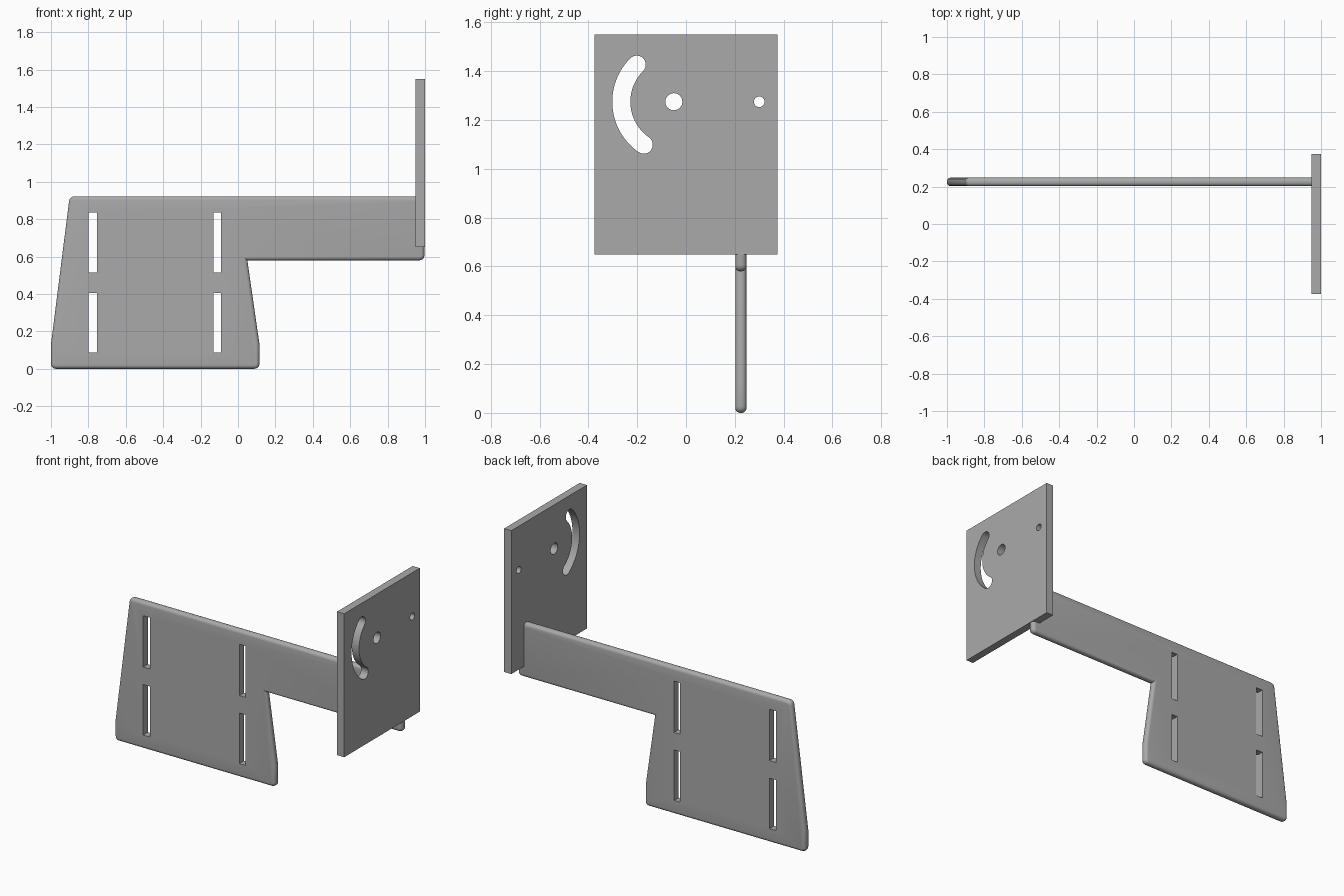
import bpy, bmesh
from math import cos, sin, radians
from mathutils import Vector

if "Cube" in bpy.data.objects:
    bpy.data.objects.remove(bpy.data.objects["Cube"], do_unlink=True)

grey = bpy.data.materials.new("plain grey")
grey.use_nodes = True
grey.diffuse_color = (0.4, 0.4, 0.4, 1)
grey.node_tree.nodes["Principled BSDF"].inputs["Base Color"].default_value = (0.4, 0.4, 0.4, 1)


def prism(name, outline, axis, low, high, corners=(), radius=0.0, edge=0.0):
    """Extrude a 2D outline along x or y; optionally round corners and rims."""
    def place(a, b):
        return Vector((low, a, b)) if axis == "x" else Vector((a, low, b))
    bm = bmesh.new()
    verts = [bm.verts.new(place(a, b)) for a, b in outline]
    bm.faces.new(verts)
    if corners:
        bmesh.ops.bevel(bm, geom=[verts[i] for i in corners], offset=radius,
                        affect="VERTICES", segments=4, profile=0.5)
    step = Vector((high - low, 0, 0)) if axis == "x" else Vector((0, high - low, 0))
    out = bmesh.ops.extrude_face_region(bm, geom=bm.faces[:])
    bmesh.ops.translate(bm, verts=[g for g in out["geom"] if isinstance(g, bmesh.types.BMVert)],
                        vec=step)
    bmesh.ops.recalc_face_normals(bm, faces=bm.faces)
    if edge:
        rims = [e for e in bm.edges if abs((e.verts[0].co - e.verts[1].co).dot(step)) < 1e-9]
        bmesh.ops.bevel(bm, geom=rims, offset=edge, affect="EDGES", segments=5, profile=0.5)
    mesh = bpy.data.meshes.new(name)
    bm.to_mesh(mesh)
    bm.free()
    mesh.materials.append(grey)
    obj = bpy.data.objects.new(name, mesh)
    bpy.context.collection.objects.link(obj)
    return obj


def arc(cy, cz, r, start, end, n):
    angles = [radians(start + (end - start) * i / n) for i in range(n + 1)]
    return [(cy + r * cos(a), cz + r * sin(a)) for a in angles]


def finish(obj, cutters):
    """Cut the holes, drop the cutters and smooth the rounded surfaces."""
    bpy.ops.object.select_all(action="DESELECT")
    obj.select_set(True)
    bpy.context.view_layer.objects.active = obj
    for cutter in cutters:
        cutter.hide_render = True
        mod = obj.modifiers.new("hole", "BOOLEAN")
        mod.operation, mod.solver, mod.object = "DIFFERENCE", "EXACT", cutter
        bpy.ops.object.modifier_apply(modifier=mod.name)
        bpy.data.objects.remove(cutter, do_unlink=True)
    bpy.ops.object.shade_smooth_by_angle(angle=radians(30))


# Tapered bracket with its arm, rounded all along the rim
bracket = prism("bracket_and_arm",
                [(-1, 0), (0.115, 0), (0.115, 0.13), (0.05, 0.58), (0.997, 0.58),
                 (0.997, 0.922), (-0.9, 0.922), (-1, 0.13)],
                "y", 0.202, 0.248, corners=(0, 1, 4, 5, 6), radius=0.026, edge=0.02)

# Four upright slots in the bracket
slots = []
for x0, x1 in ((-0.8, -0.753), (-0.132, -0.091)):
    for z0, z1 in ((0.087, 0.404), (0.514, 0.836)):
        slots.append(prism("slot", [(x0, z0), (x1, z0), (x1, z1), (x0, z1)], "y", 0.1, 0.35))
finish(bracket, slots)

# Upright end plate
plate = prism("end_plate", [(-0.375, 0.65), (0.375, 0.65), (0.375, 1.55), (-0.375, 1.55)],
              "x", 0.95, 1.0)

# Pivot hole, small hole and curved slot around the pivot
py, pz, mid, half, a0, a1 = -0.05, 1.275, 0.215, 0.037, 135, 235
ends = [(py + mid * cos(radians(a)), pz + mid * sin(radians(a))) for a in (a0, a1)]
curved = (arc(py, pz, mid + half, a0, a1, 24)
          + arc(*ends[1], half, a1, a1 + 180, 12)[1:-1]
          + arc(py, pz, mid - half, a1, a0, 24)
          + arc(*ends[0], half, a0 - 180, a0, 12)[1:-1])
finish(plate, [prism("curved_slot", curved, "x", 0.9, 1.1),
               prism("pivot_hole", arc(py, pz, 0.035, 0, 360, 32)[:-1], "x", 0.9, 1.1),
               prism("small_hole", arc(0.3, pz, 0.022, 0, 360, 24)[:-1], "x", 0.9, 1.1)])
